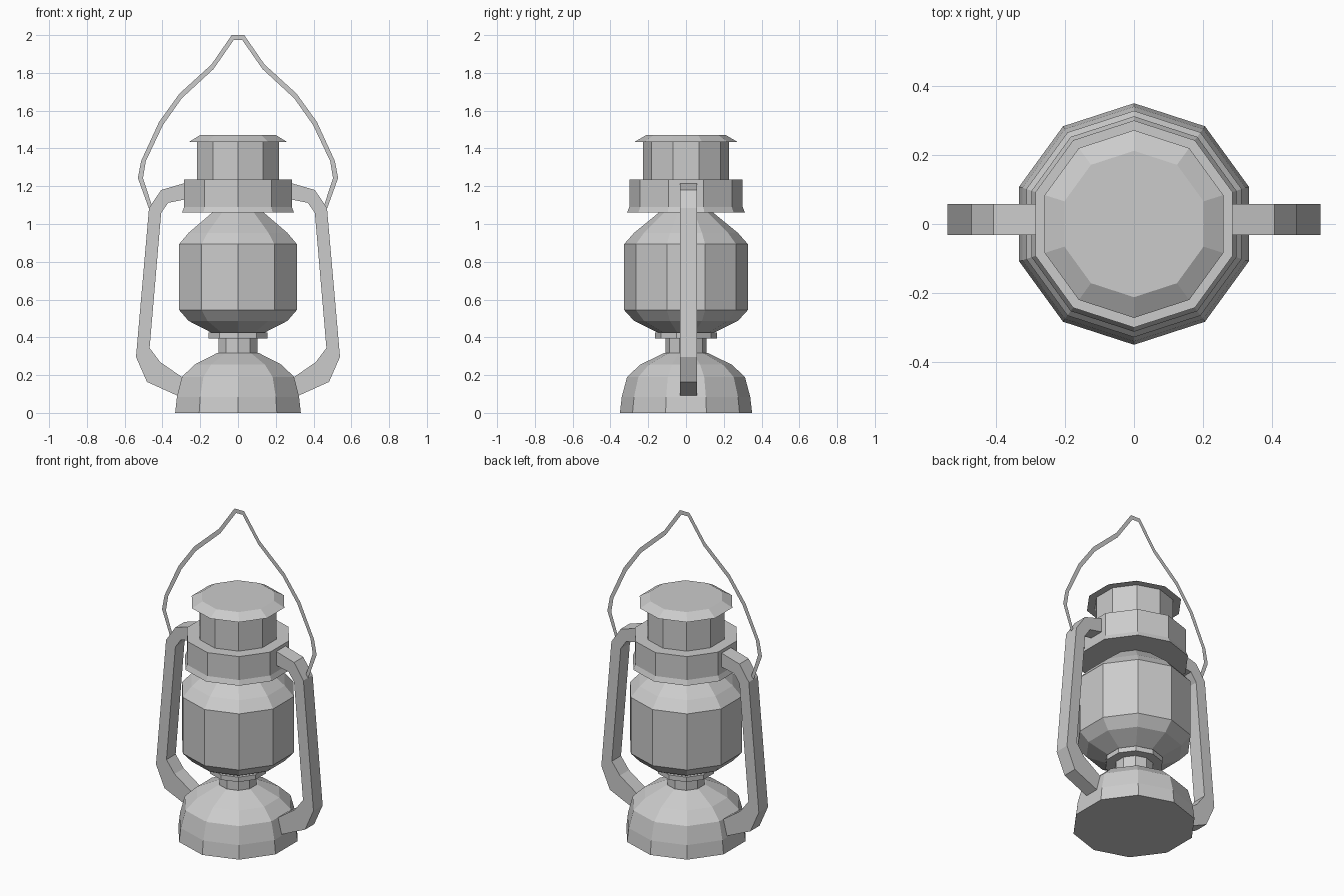
import bpy
import bmesh
from math import sin, cos, tau

cube = bpy.data.objects.get("Cube")
if cube:
    bpy.data.objects.remove(cube)

metal = bpy.data.materials.new("grey_metal")
metal.use_nodes = True
grey = (0.6, 0.6, 0.6, 1)
metal.diffuse_color = grey
metal.node_tree.nodes["Principled BSDF"].inputs["Base Color"].default_value = grey

SIDES = 10
MID_Y = 0.013  # depth of the handle's centre plane


def finish(name, bm):
    bmesh.ops.recalc_face_normals(bm, faces=bm.faces)
    mesh = bpy.data.meshes.new(name)
    bm.to_mesh(mesh)
    bm.free()
    mesh.materials.append(metal)
    obj = bpy.data.objects.new(name, mesh)
    bpy.context.collection.objects.link(obj)
    return obj


def lathe(name, profile):
    """Closed ten-sided solid from (radius, height) pairs, bottom to top."""
    bm = bmesh.new()
    rings = []
    for r, z in profile:
        angles = [tau * i / SIDES for i in range(SIDES)]
        rings.append([bm.verts.new((r * sin(a), r * cos(a), z)) for a in angles])
    for low, high in zip(rings, rings[1:]):
        for i in range(SIDES):
            j = (i + 1) % SIDES
            bm.faces.new((low[i], low[j], high[j], high[i]))
    bm.faces.new(rings[0])
    bm.faces.new(rings[-1])
    return finish(name, bm)


def strip(name, outer, inner, side, thickness=0):
    """Band between two outlines in the xz plane, optionally thickened in y."""
    bm = bmesh.new()
    y = MID_Y - thickness / 2
    a = [bm.verts.new((side * x, y, z)) for x, z in outer]
    b = [bm.verts.new((side * x, y, z)) for x, z in inner]
    for i in range(len(a) - 1):
        bm.faces.new((a[i], a[i + 1], b[i + 1], b[i]))
    if thickness:
        front = bm.faces[:]
        back = bmesh.ops.extrude_face_region(bm, geom=front, use_keep_orig=True)
        moved = [v for v in back["geom"] if isinstance(v, bmesh.types.BMVert)]
        bmesh.ops.translate(bm, verts=moved, vec=(0, thickness, 0))
    return finish(name, bm)


# Body, from the base upward
lathe("base", [(0.35, 0), (0.34, 0.085), (0.312, 0.19), (0.243, 0.255), (0.116, 0.317)])
lathe("neck", [(0.109, 0.3), (0.109, 0.4)])
lathe("burner_ring", [(0.165, 0.395), (0.165, 0.425)])
lathe("globe", [(0.138, 0.42), (0.275, 0.487), (0.328, 0.545),
                (0.328, 0.893), (0.275, 0.953), (0.138, 1.065)])
lathe("hood", [(0.312, 1.06), (0.3, 1.09), (0.3, 1.235)])
lathe("chimney", [(0.227, 1.23), (0.227, 1.44)])
lathe("cap", [(0.272, 1.435), (0.212, 1.47)])

# Side frame and carrying bail, mirrored left and right
frame_outer = [(0.25, 1.222), (0.28, 1.217), (0.407, 1.18), (0.471, 1.085),
               (0.54, 0.296), (0.482, 0.164), (0.3, 0.082)]
frame_inner = [(0.25, 1.13), (0.28, 1.13), (0.37, 1.112), (0.407, 1.058),
               (0.468, 0.344), (0.413, 0.27), (0.28, 0.178)]
bail_outer = [(0.471, 1.08), (0.53, 1.243), (0.513, 1.333), (0.418, 1.54),
              (0.31, 1.69), (0.14, 1.845), (0.033, 2.0), (0, 2.0)]
bail_inner = [(0.453, 1.09), (0.503, 1.243), (0.488, 1.333), (0.397, 1.525),
              (0.298, 1.665), (0.13, 1.82), (0.022, 1.975), (0, 1.975)]
for label, side in (("left", 1), ("right", -1)):
    strip(label + "_side_frame", frame_outer, frame_inner, side, 0.09)
    strip(label + "_bail", bail_outer, bail_inner, side)
